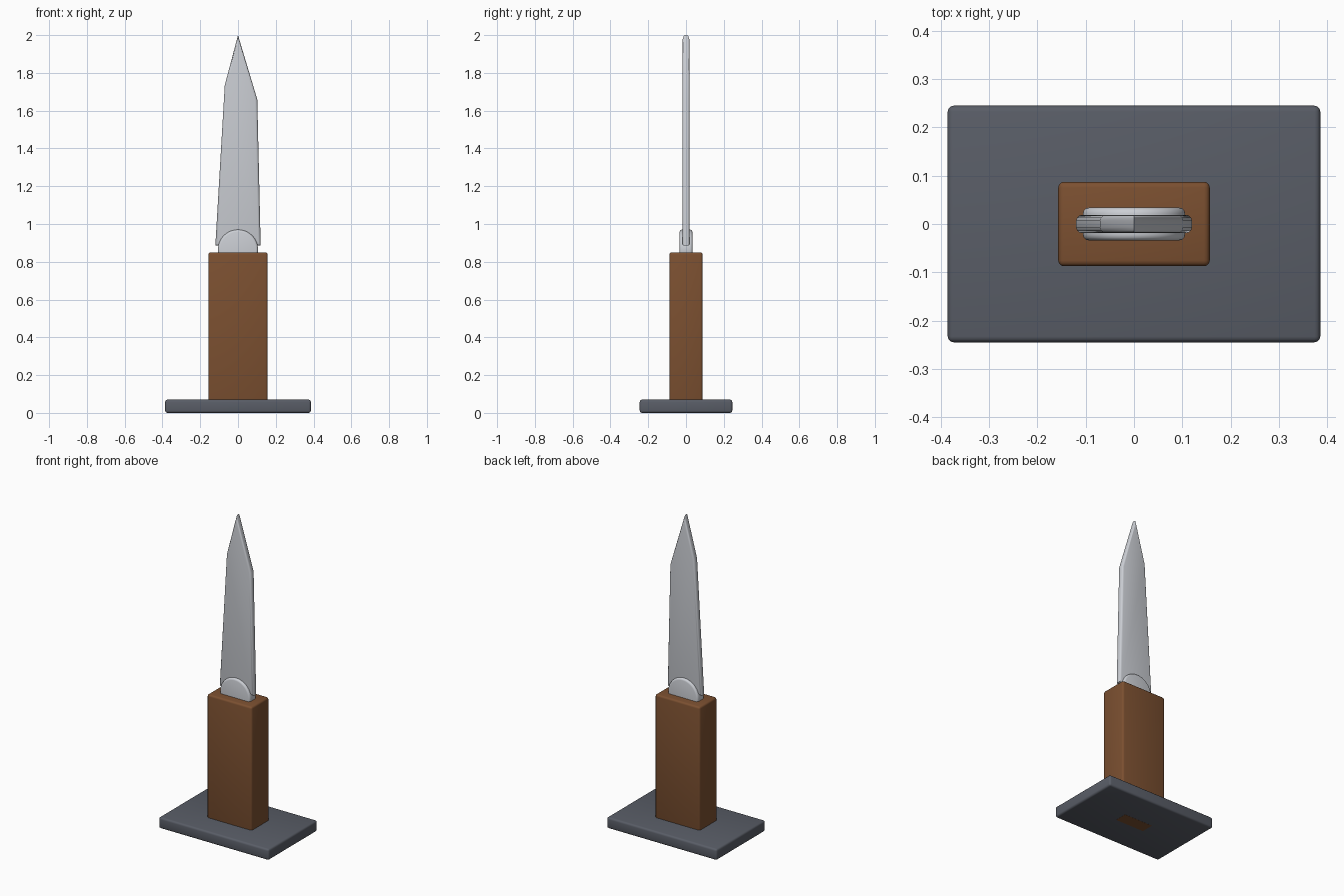
import bpy, bmesh, math

cube = bpy.data.objects.get("Cube")
if cube:
    bpy.data.objects.remove(cube, do_unlink=True)


def material(name, rgb):
    mat = bpy.data.materials.new(name)
    mat.use_nodes = True
    mat.diffuse_color = (*rgb, 1)
    mat.node_tree.nodes["Principled BSDF"].inputs["Base Color"].default_value = (*rgb, 1)
    return mat


STEEL = material("pale steel", (0.60, 0.62, 0.66))
WOOD = material("brown wood", (0.20, 0.08, 0.03))
SLATE = material("slate grey", (0.10, 0.11, 0.135))


def finish(obj, name, mat, bevel=0.0, segments=3):
    """Name, colour, round the edges and smooth."""
    obj.name = obj.data.name = name
    obj.data.materials.append(mat)
    if bevel:
        mod = obj.modifiers.new("rounded edges", "BEVEL")
        mod.width, mod.segments = bevel, segments
        mod.limit_method = "ANGLE"
        mod.angle_limit = math.radians(40)
    bpy.ops.object.select_all(action="DESELECT")
    obj.select_set(True)
    bpy.context.view_layer.objects.active = obj
    if bevel:
        bpy.ops.object.modifier_apply(modifier="rounded edges")
    bpy.ops.object.shade_smooth_by_angle(angle=math.radians(35))
    return obj


def box(name, size, bottom, mat, bevel):
    bpy.ops.mesh.primitive_cube_add(size=1, location=(0, 0, bottom + size[2] / 2))
    obj = bpy.context.object
    obj.scale = size
    bpy.ops.object.transform_apply(location=False, rotation=False, scale=True)
    return finish(obj, name, mat, bevel)


# Stand and handle
box("base_plate", (0.772, 0.49, 0.07), 0, SLATE, 0.012)
box("handle", (0.314, 0.175, 0.82), 0.03, WOOD, 0.012)
box("handle_foot", (0.20, 0.08, 0.03), -0.0005, WOOD, 0)

# Rounded collar holding the blade
bpy.ops.mesh.primitive_cylinder_add(vertices=64, radius=0.106, depth=0.068,
                                    location=(0, 0, 0.864),
                                    rotation=(math.pi / 2, 0, 0))
finish(bpy.context.object, "collar", STEEL, 0.012)

# Blade: flat profile, thickened, with its rim rounded
HALF = 0.019
profile = [(-0.12, 0.886), (0.12, 0.886), (0.102, 1.66), (0, 2.0), (-0.07, 1.735)]
bm = bmesh.new()
front = bm.faces.new([bm.verts.new((x, -HALF, z)) for x, z in profile])
back = bmesh.ops.extrude_face_region(bm, geom=[front])["geom"]
bmesh.ops.translate(bm, vec=(0, 2 * HALF, 0),
                    verts=[v for v in back if isinstance(v, bmesh.types.BMVert)])
bmesh.ops.recalc_face_normals(bm, faces=bm.faces)
rim = [e for e in bm.edges if abs(e.verts[0].co.y - e.verts[1].co.y) < 0.001]
bmesh.ops.bevel(bm, geom=rim, offset=0.012, segments=3, profile=0.5, affect="EDGES")
mesh = bpy.data.meshes.new("blade")
bm.to_mesh(mesh)
bm.free()
blade = bpy.data.objects.new("blade", mesh)
bpy.context.collection.objects.link(blade)
finish(blade, "blade", STEEL)
